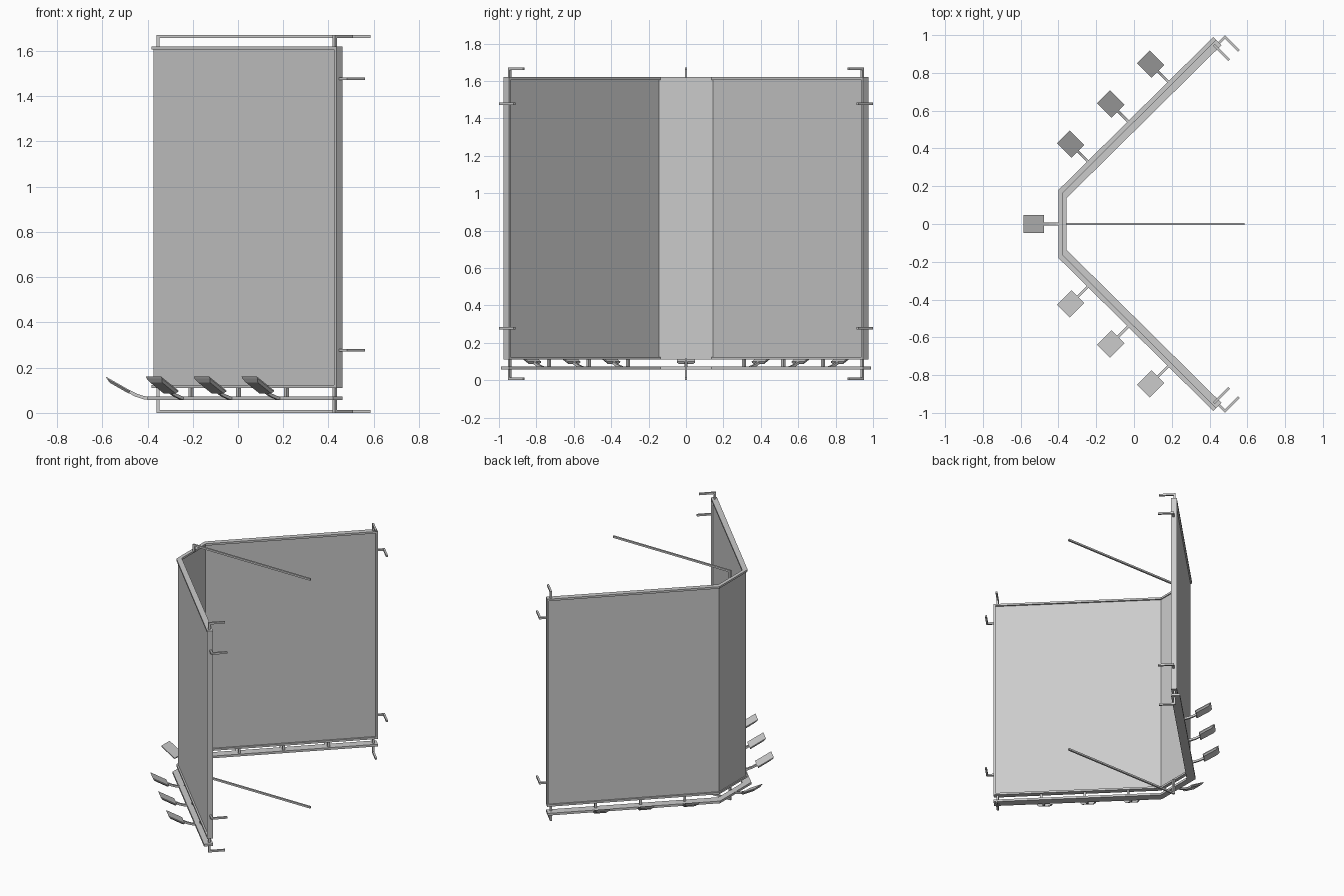
import bpy, bmesh
from mathutils import Vector

cube = bpy.data.objects.get("Cube")
if cube:
    bpy.data.objects.remove(cube, do_unlink=True)

grey = bpy.data.materials.new("light_grey")
grey.use_nodes = True
grey.diffuse_color = (0.6, 0.6, 0.6, 1)
grey.node_tree.nodes["Principled BSDF"].inputs["Base Color"].default_value = (0.6, 0.6, 0.6, 1)

UP = Vector((0, 0, 1))
BASE, TOP, RIM = 0.11, 1.62, 0.014   # board bottom, board top, frame bar height
ROD = 0.013                          # thickness of rods and hooks


def finish(name, bm):
    bmesh.ops.recalc_face_normals(bm, faces=bm.faces)
    mesh = bpy.data.meshes.new(name)
    bm.to_mesh(mesh)
    bm.free()
    mesh.materials.append(grey)
    obj = bpy.data.objects.new(name, mesh)
    bpy.context.collection.objects.link(obj)
    return obj


def loft(bm, rings):
    """Join four-cornered rings into a closed bar."""
    rows = [[bm.verts.new(p) for p in ring] for ring in rings]
    for a, b in zip(rows, rows[1:]):
        for i in range(4):
            j = (i + 1) % 4
            bm.faces.new((a[i], a[j], b[j], b[i]))
    bm.faces.new(rows[0])
    bm.faces.new(rows[-1])


def rod(name, path, normal, size=ROD):
    """Square bar along a flat path, with mitred bends."""
    pts = [Vector(p) for p in path]
    dirs = [(b - a).normalized() for a, b in zip(pts, pts[1:])]
    n = Vector(normal).normalized()
    rings, h = [], size / 2
    for i, p in enumerate(pts):
        before, after = dirs[max(i - 1, 0)], dirs[min(i, len(dirs) - 1)]
        t = (before + after).normalized()
        side = n.cross(t) * h / max(t.dot(before), 0.3)
        rings.append([p + side + n * h, p - side + n * h, p - side - n * h, p + side - n * h])
    bm = bmesh.new()
    loft(bm, rings)
    return finish(name, bm)


# Ground plan of the left wing: bend and end, on the inner and outer sides
INNER = [Vector((-0.357, 0.137)), Vector((0.463, 0.947))]
FRAME = [Vector((-0.382, 0.163)), Vector((0.435, 0.975))]
WALK = [Vector((-0.40, 0.18)), Vector((0.42, 0.99))]


def plan(line):
    """Full plan line from right end to left end."""
    (bx, by), (ex, ey) = line
    return [(ex, -ey), (bx, -by), (bx, by), (ex, ey)]


def wall(name, inner, outer, z0, z1):
    bm = bmesh.new()
    loft(bm, [[(*a, z0), (*b, z0), (*b, z1), (*a, z1)]
              for a, b in zip(plan(inner), plan(outer))])
    return finish(name, bm)


def between(t):
    return [a.lerp(b, t) for a, b in zip(INNER, FRAME)]


# Folded board, its frame and the walkway below
wall("board_panel", between(0.3), between(0.7), BASE + 0.004, TOP - 0.004)
wall("frame_bottom", INNER, FRAME, BASE, BASE + RIM)
wall("frame_top", INNER, FRAME, TOP - RIM, TOP)
wall("walkway", INNER, WALK, 0.056, 0.072)

middle = between(0.5)
along = (middle[1] - middle[0]).normalized()
for s, side in ((1, "left"), (-1, "right")):
    def at(x, y, z):
        return Vector((x, s * y, z))

    # Upright at the end of the wing
    bm = bmesh.new()
    ends = [INNER[1], FRAME[1], FRAME[1] - along * RIM, INNER[1] - along * RIM]
    loft(bm, [[at(*p, z) for p in ends] for z in (BASE, TOP)])
    finish(f"frame_end_{side}", bm)

    # Short posts between walkway and frame
    for i, y in enumerate((0.31, 0.52, 0.732)):
        rod(f"post_{side}_{i + 1}", [at(y - 0.517, y, 0.06), at(y - 0.517, y, BASE + 0.005)],
            (1, s, 0), 0.016)

    # Hooks above and below the wing end
    for level, z0, z1 in (("top", TOP - 0.005, 1.664), ("bottom", BASE + 0.005, 0.0065)):
        rod(f"hook_{level}_{side}",
            [at(0.428, 0.943, z0), at(0.428, 0.943, z1), at(0.503, 0.868, z1)], (1, s, 0))

    # Hooks on the wing end
    for level, z in (("upper", 1.477), ("lower", 0.277)):
        rod(f"end_hook_{level}_{side}",
            [at(0.447, 0.956, z), at(0.482, 0.991, z), at(0.556, 0.917, z)], UP)

# Long stay rods reaching out from the middle
for level, z0, z1 in (("top", TOP - 0.005, 1.664), ("bottom", BASE + 0.005, 0.0065)):
    rod(f"stay_rod_{level}", [(-0.354, 0, z0), (-0.354, 0, z1), (0.585, 0, z1)], (0, 1, 0))


def lamp(name, foot, out):
    """Bent arm and tapered flood lamp, leaning towards the board."""
    foot, out = Vector((*foot, 0)), Vector((*out, 0)).normalized()
    across = UP.cross(out)

    def p(d, z, w=0):
        return foot + out * d + UP * z + across * w

    rod(name + "_arm", [p(-0.02, 0.064), p(0.015, 0.067), p(0.05, 0.078), p(0.095, 0.101)],
        across, 0.014)
    bm = bmesh.new()
    rings = []
    for d0, z0, d1, z1, w in ((0.084, 0.086, 0.168, 0.134, 0.037),
                              (0.078, 0.094, 0.180, 0.152, 0.048),
                              (0.076, 0.099, 0.184, 0.160, 0.048)):
        rings.append([p(d0, z0, -w), p(d0, z0, w), p(d1, z1, w), p(d1, z1, -w)])
    loft(bm, rings)
    finish(name, bm)


lamp("lamp_middle", (-0.40, 0), (-1, 0))
for s, side in ((1, "left"), (-1, "right")):
    for i, x in enumerate((-0.243, -0.031, 0.18)):
        lamp(f"lamp_{side}_{i + 1}", (x, s * (x + 0.574)), (-1, s))
